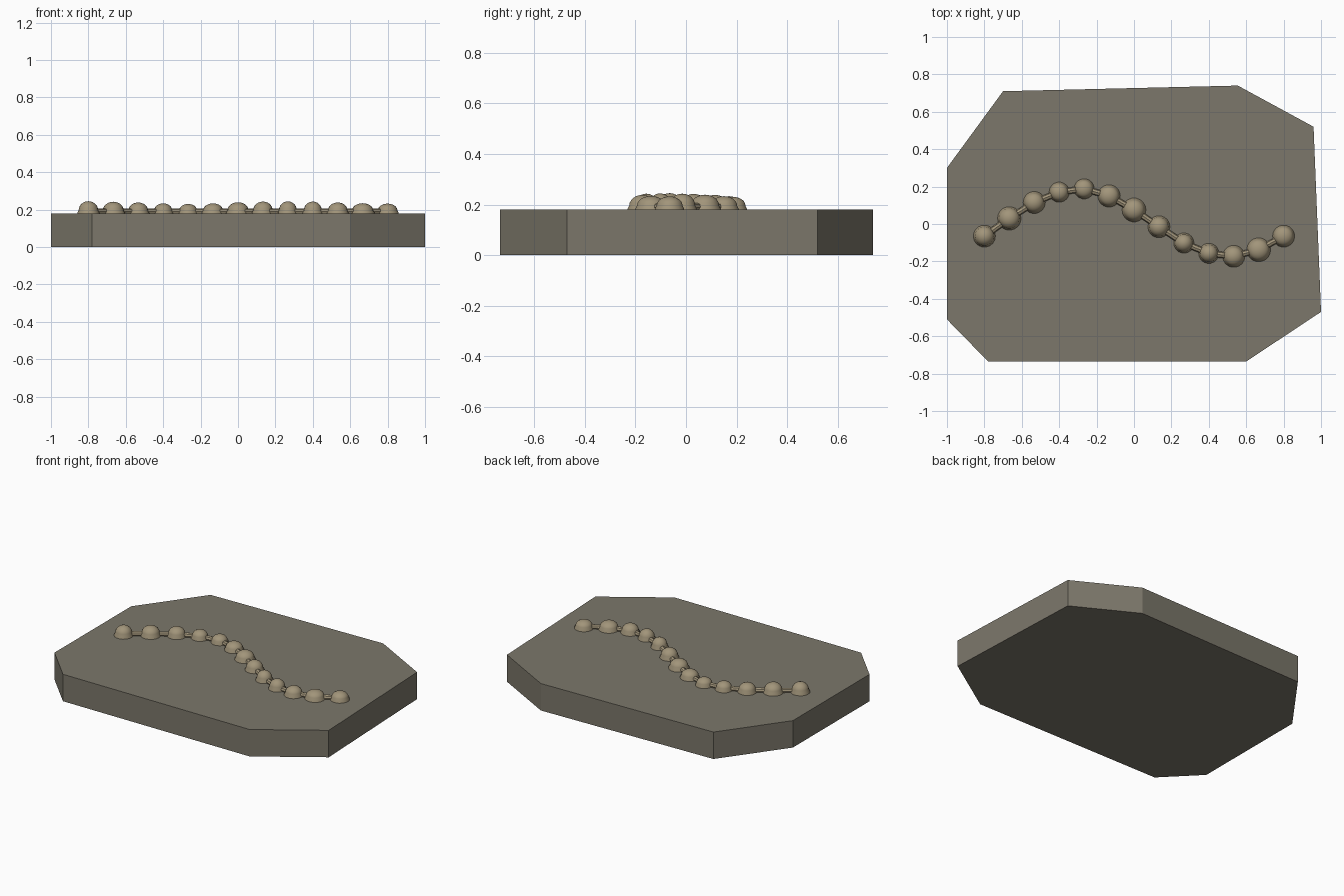
import bpy, bmesh, math
from mathutils import Vector

if "Cube" in bpy.data.objects:
    bpy.data.objects.remove(bpy.data.objects["Cube"])

TOP = 0.18  # height of the slab surface


def material(name, rgb):
    m = bpy.data.materials.new(name)
    m.diffuse_color = (*rgb, 1)
    m.use_nodes = True
    m.node_tree.nodes["Principled BSDF"].inputs["Base Color"].default_value = m.diffuse_color
    return m


stone = material("grey_stone", (0.20, 0.185, 0.145))
tan = material("tan_stone", (0.36, 0.30, 0.195))


def add_object(name, bm, mat):
    bmesh.ops.recalc_face_normals(bm, faces=bm.faces[:])
    me = bpy.data.meshes.new(name)
    bm.to_mesh(me)
    bm.free()
    me.materials.append(mat)
    ob = bpy.data.objects.new(name, me)
    bpy.context.collection.objects.link(ob)
    return ob


# slab: irregular eight-sided outline, extruded upward
outline = [(-1, 0.30), (-1, -0.51), (-0.78, -0.735), (0.60, -0.735),
           (1, -0.47), (0.96, 0.52), (0.555, 0.74), (-0.70, 0.71)]
bm = bmesh.new()
face = bm.faces.new([bm.verts.new((x, y, 0)) for x, y in outline])
ext = bmesh.ops.extrude_face_region(bm, geom=[face])
bmesh.ops.translate(bm, vec=(0, 0, TOP),
                    verts=[v for v in ext["geom"] if isinstance(v, bmesh.types.BMVert)])
add_object("slab", bm, stone)

# spine path: position, base radius and crest height of every segment
ys = [-0.065, 0.03, 0.115, 0.17, 0.188, 0.15, 0.075,
      -0.015, -0.102, -0.157, -0.173, -0.138, -0.065]
radii = [0.06, 0.064, 0.06, 0.055, 0.055, 0.061, 0.065,
         0.06, 0.055, 0.055, 0.06, 0.065, 0.06]
crests = [0.245, 0.242, 0.238, 0.233, 0.23, 0.233, 0.239,
          0.243, 0.244, 0.243, 0.238, 0.234, 0.232]
points = [(-0.8 + i * 1.6 / 12, y) for i, y in enumerate(ys)]


def knob(bm, x, y, r, crest, sides=18):
    """Rounded dome with a slightly flared foot."""
    foot = 0.016
    dome = r * 0.87
    rings = [(r, TOP - 0.01), (r * 0.98, TOP + 0.003)]
    for k in range(6):
        a = math.pi / 2 * k / 6
        rings.append((dome * math.cos(a),
                      TOP + foot + (crest - TOP - foot) * math.sin(a)))
    loops = [[bm.verts.new((x + rr * math.cos(2 * math.pi * s / sides),
                            y + rr * math.sin(2 * math.pi * s / sides), z))
              for s in range(sides)] for rr, z in rings]
    for a, b in zip(loops, loops[1:]):
        for s in range(sides):
            t = (s + 1) % sides
            bm.faces.new((a[s], a[t], b[t], b[s]))
    tip = bm.verts.new((x, y, crest))
    for s in range(sides):
        bm.faces.new((loops[-1][s], loops[-1][(s + 1) % sides], tip))
    bm.faces.new(loops[0][::-1])


# spine knobs
bm = bmesh.new()
for (x, y), r, crest in zip(points, radii, crests):
    knob(bm, x, y, r, crest)
knobs = add_object("spine_knobs", bm, tan)
bpy.context.view_layer.objects.active = knobs
knobs.select_set(True)
bpy.ops.object.shade_smooth_by_angle(angle=math.radians(32))

# thin rods joining neighbouring knobs
bm = bmesh.new()
for p, q in zip(points, points[1:]):
    a, b = Vector((*p, 0.189)), Vector((*q, 0.189))
    rod = bmesh.ops.create_cone(bm, cap_ends=True, segments=8, radius1=0.017,
                                radius2=0.017, depth=(b - a).length)
    turn = (b - a).to_track_quat('Z', 'Y').to_matrix()
    bmesh.ops.rotate(bm, verts=rod["verts"], cent=(0, 0, 0), matrix=turn)
    bmesh.ops.translate(bm, verts=rod["verts"], vec=(a + b) / 2)
add_object("joining_rods", bm, tan)
